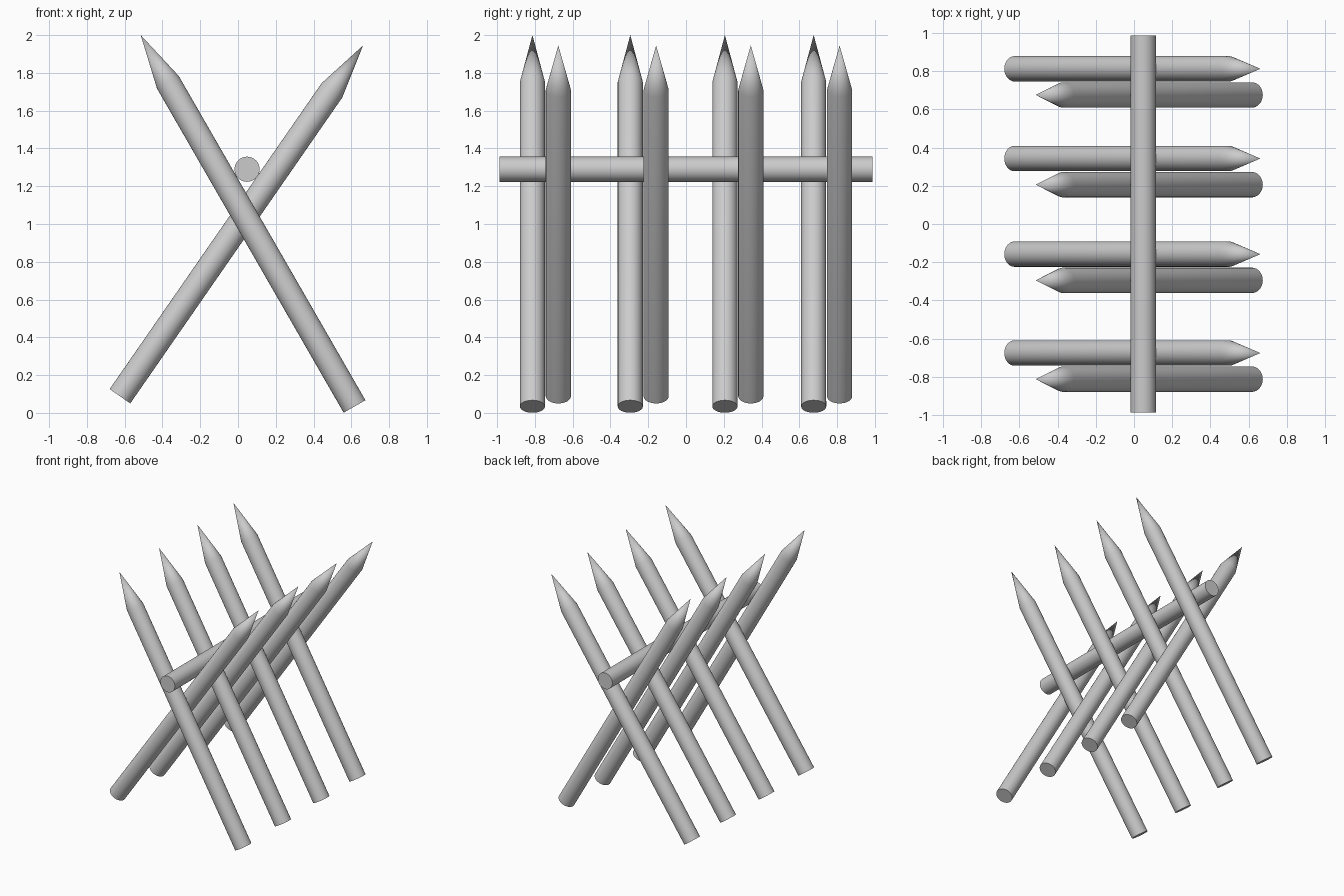
import bpy
import bmesh
from mathutils import Vector

cube = bpy.data.objects.get("Cube")
if cube:
    bpy.data.objects.remove(cube, do_unlink=True)

RADIUS = 0.0665
POINT = 0.288
SIDES = 32

wood = bpy.data.materials.new("plain_grey")
wood.use_nodes = True
grey = (0.6, 0.6, 0.6, 1)
wood.diffuse_color = grey
wood.node_tree.nodes["Principled BSDF"].inputs["Base Color"].default_value = grey


def pole(name, start, end, point=0.0):
    """Round pole from start to end, with an optional sharpened point."""
    start, end = Vector(start), Vector(end)
    length = (end - start).length
    bm = bmesh.new()
    base = bmesh.ops.create_circle(bm, cap_ends=True, radius=RADIUS, segments=SIDES)
    cap = bm.faces[:][0]
    edges = cap.edges[:]
    ring = bmesh.ops.extrude_edge_only(bm, edges=edges)["geom"]
    top = [v for v in ring if isinstance(v, bmesh.types.BMVert)]
    bmesh.ops.translate(bm, verts=top, vec=(0, 0, length - point))
    rim = [e for e in ring if isinstance(e, bmesh.types.BMEdge)]
    if point:
        tip = bm.verts.new((0, 0, length))
        for e in rim:
            bm.faces.new((*e.verts, tip))
    else:
        bmesh.ops.contextual_create(bm, geom=rim)
    bmesh.ops.recalc_face_normals(bm, faces=bm.faces[:])
    mesh = bpy.data.meshes.new(name)
    bm.to_mesh(mesh)
    bm.free()
    mesh.materials.append(wood)
    obj = bpy.data.objects.new(name, mesh)
    obj.location = start
    obj.rotation_euler = (end - start).to_track_quat("Z", "Y").to_euler()
    bpy.context.collection.objects.link(obj)
    bpy.ops.object.select_all(action="DESELECT")
    obj.select_set(True)
    bpy.context.view_layer.objects.active = obj
    bpy.ops.object.shade_smooth_by_angle()
    return obj


# Crossed pairs of sharpened stakes
for i, y in enumerate((-0.813, -0.295, 0.206, 0.676), 1):
    pole(f"right_leaning_stake_{i}", (0.617, y, 0.034), (-0.515, y, 2.0), POINT)
    y += 0.137
    pole(f"left_leaning_stake_{i}", (-0.625, y, 0.088), (0.662, y, 1.945), POINT)

# Rail resting in the crossings
pole("cross_rail", (0.048, -0.987, 1.29), (0.048, 0.987, 1.29))
